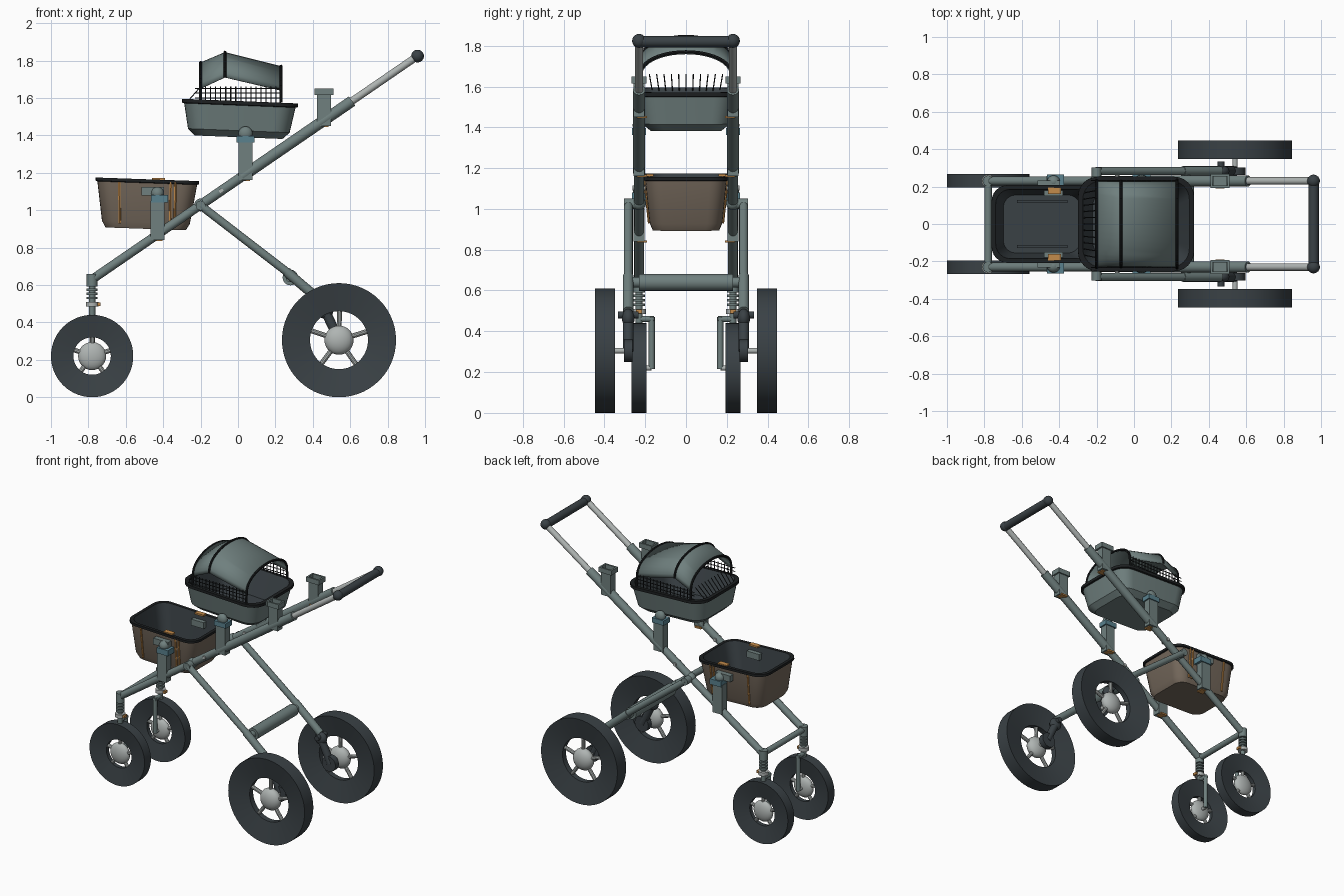
import bpy, bmesh, math
from mathutils import Vector, Matrix

if "Cube" in bpy.data.objects:
    bpy.data.objects.remove(bpy.data.objects["Cube"])


def material(name, rgb):
    m = bpy.data.materials.new(name)
    m.use_nodes = True
    m.diffuse_color = (*rgb, 1)
    m.node_tree.nodes["Principled BSDF"].inputs["Base Color"].default_value = (*rgb, 1)
    return m


FRAME = material("grey green", (.16, .215, .21))
DARK = material("dark slate", (.042, .053, .06))
BLACK = material("black trim", (.012, .014, .015))
LIGHT = material("light metal", (.43, .46, .45))
BROWN = material("brown fabric", (.18, .142, .108))
ORANGE = material("orange", (.55, .26, .07))
BLUE = material("muted blue", (.1, .22, .27))


def finish(name, bm, *mats):
    bmesh.ops.recalc_face_normals(bm, faces=bm.faces)
    me = bpy.data.meshes.new(name)
    bm.to_mesh(me)
    bm.free()
    for m in mats:
        me.materials.append(m)
    ob = bpy.data.objects.new(name, me)
    bpy.context.collection.objects.link(ob)
    bpy.context.view_layer.objects.active = ob
    bpy.ops.object.select_all(action="DESELECT")
    ob.select_set(True)
    bpy.ops.object.shade_smooth_by_angle(angle=math.radians(32))
    return ob


def add_rod(bm, a, b, r, sides=16):
    a, b = Vector(a), Vector(b)
    d = b - a
    place = Matrix.Translation((a + b) / 2) @ d.to_track_quat("Z", "Y").to_matrix().to_4x4()
    bmesh.ops.create_cone(bm, cap_ends=True, segments=sides, radius1=r, radius2=r,
                          depth=d.length, matrix=place)


def rods(name, segments, r, mat, sides=16):
    bm = bmesh.new()
    for a, b in segments:
        add_rod(bm, a, b, r, sides)
    return finish(name, bm, mat)


def rod(name, a, b, r, mat):
    return rods(name, [(a, b)], r, mat)


def ball(name, c, r, mat, squash=1):
    bm = bmesh.new()
    bmesh.ops.create_uvsphere(bm, u_segments=24, v_segments=14, radius=r,
                              matrix=Matrix.Translation(c) @ Matrix.Diagonal((1, squash, 1, 1)))
    return finish(name, bm, mat)


def box(name, c, size, mat):
    bm = bmesh.new()
    bmesh.ops.create_cube(bm, size=1, matrix=Matrix.Translation(c) @ Matrix.Diagonal((*size, 1)))
    return finish(name, bm, mat)


def skin(bm, rings, closed=True):
    """Bridge neighbouring rings of vertices with quads; return the bands."""
    bands = []
    for lo, hi in zip(rings, rings[1:]):
        n = len(lo)
        bands.append([bm.faces.new((lo[i], lo[(i + 1) % n], hi[(i + 1) % n], hi[i]))
                      for i in range(n if closed else n - 1)])
    return bands


def wheel(name, x, y, R, half, hole, hub):
    # Tyre with dished sides
    bm = bmesh.new()
    rings = []
    for i in range(56):
        a = math.tau * i / 56
        rings.append([bm.verts.new((x + r * math.cos(a), y + w, R + r * math.sin(a)))
                      for r, w in ((R, -half), (R, half), (hole, half * .4), (hole, -half * .4))])
    skin(bm, rings + rings[:1])
    finish(name + "_tyre", bm, DARK)
    # Spokes and hub
    spokes = []
    for i in range(5):
        a = math.tau * i / 5 + .3
        spokes.append(((x, y, R), (x + hole * 1.04 * math.cos(a), y, R + hole * 1.04 * math.sin(a))))
    rods(name + "_spokes", spokes, hub * .17, LIGHT, 10)
    ball(name + "_hub", (x, y, R), hub, LIGHT, min(1, half * .95 / hub))


def tub(name, centre_x, profile, tilt, mat):
    """Rounded-rectangle tub; profile rows are half length, half width, z."""
    bm = bmesh.new()
    pivot = Vector((centre_x, 0, profile[3][2]))
    turn = Matrix.Rotation(tilt, 3, "Y")
    rings = []
    for hx, hy, z in profile:
        rc = hy * .42
        ring = []
        for k, (sx, sy) in enumerate(((1, 1), (-1, 1), (-1, -1), (1, -1))):
            for j in range(7):
                a = math.pi / 2 * (k + j / 6)
                p = Vector((centre_x + sx * (hx - rc) + rc * math.cos(a),
                            sy * (hy - rc) + rc * math.sin(a), z))
                ring.append(bm.verts.new(pivot + turn @ (p - pivot)))
        rings.append(ring)
    bands = skin(bm, rings)
    bm.faces.new(rings[0])
    bands.append([bm.faces.new(rings[-1])])
    for i, band in enumerate(bands):
        for f in band:
            f.material_index = 0 if i < 2 else 1 if i < 5 else 2
    finish(name, bm, mat, BLACK, DARK)


def on_frame(x):
    return .63 + .686 * (x + .78)


# Lower basket and upper carry cot
tub("lower_basket", -.485, [(.215, .163, .9), (.235, .178, .935), (.267, .2, 1.145), (.277, .208, 1.148),
                            (.277, .208, 1.165), (.255, .185, 1.165), (.205, .155, .92)], .035, BROWN)
tub("carry_cot", .01, [(.235, .175, 1.39), (.272, .215, 1.425), (.298, .24, 1.56), (.31, .253, 1.563),
                       (.31, .253, 1.583), (.285, .23, 1.583), (.225, .17, 1.41)], .04, FRAME)

# Arched canopy with ribs
stations = [(-.2, 1.65, 1.79), (-.07, 1.71, 1.845), (.23, 1.64, 1.77)]


def arch(x, low, top, n=20):
    return [Vector((x, .23 * math.cos(math.pi * i / n), low + (top - low) * math.sin(math.pi * i / n) ** .85))
            for i in range(n + 1)]


bm = bmesh.new()
skin(bm, [[bm.verts.new(p) for p in arch(*s)] for s in stations], closed=False)
canopy = finish("canopy", bm, FRAME)
canopy.modifiers.new("thickness", "SOLIDIFY").thickness = .012
for i, s in enumerate(stations):
    pts = arch(*s)
    if i != 1:
        pts = [Vector((s[0], .235, 1.575))] + pts + [Vector((s[0], -.235, 1.575))]
    rods("canopy_rib", zip(pts, pts[1:]), .008, BLACK, 8)

# Netting beneath the canopy
net = []
for s in (-1, 1):
    net += [((-.23, s * .232, z), (.23, s * .232, z)) for z in (1.6, 1.625, 1.65)]
    net += [((-.2 + .43 * i / 16, s * .232, 1.575), (-.2 + .43 * i / 16, s * .232, 1.66)) for i in range(17)]
for i in range(11):
    y = -.18 + .036 * i
    net.append(((-.27, y * .92, 1.58), (-.2, y, 1.66)))
rods("netting", net, .003, BLACK, 5)

# Handle grip and cross bars
rod("handle_grip", (.96, -.225, 1.82), (.96, .225, 1.82), .028, DARK)
rod("front_crossbar", (-.78, -.23, .635), (-.78, .23, .635), .02, FRAME)
rod("rear_crossbar", (.28, -.23, .64), (.28, .23, .64), .042, FRAME)
rod("rear_crossbar_core", (.28, -.28, .64), (.28, .28, .64), .025, FRAME)

for s, side in ((-1, "right"), (1, "left")):
    y, leg_y = s * .23, s * .283

    def at(x, dy=0):
        return (x, y + dy, on_frame(x))

    # Sloping side rail in telescoping pieces
    rod(side + "_lower_rail", at(-.78), at(-.18), .024, FRAME)
    rod(side + "_middle_rail", at(-.2), at(.3), .026, FRAME)
    rod(side + "_upper_rail", at(.02), at(.61), .03, FRAME)
    rod(side + "_handle_tube", at(.6), at(.96), .02, LIGHT)
    ball(side + "_handle_cap", at(.96), .034, DARK)
    rod(side + "_rail_bolt", at(-.09, -.032), at(-.09, .032), .012, LIGHT)
    ball(side + "_rail_joint", at(-.2), .034, FRAME)
    rod(side + "_leg_pivot", (-.2, y, 1.025), (-.2, leg_y + s * .02, 1.025), .026, FRAME)

    # Rear leg and trailing arm
    rod(side + "_rear_leg", (-.2, leg_y, 1.025), (.3, leg_y, .64), .022, FRAME)
    rod(side + "_rear_leg_sleeve", (.26, leg_y, .67), (.46, leg_y, .5), .026, FRAME)
    ball(side + "_arm_knuckle", (.465, leg_y, .465), .045, DARK, .7)
    rod(side + "_trailing_arm", (.465, leg_y, .465), (.54, leg_y, .305), .026, DARK)
    rod(side + "_arm_disc", (.54, leg_y - .02, .305), (.54, leg_y + .02, .305), .055, DARK)
    rod(side + "_arm_bolt", (.465, leg_y - .05, .48), (.465, leg_y + .05, .48), .018, DARK)
    rod(side + "_rear_axle", (.54, leg_y, .305), (.54, s * .4, .305), .014, LIGHT)
    wheel(side + "_rear_wheel", .54, s * .397, .305, .05, .155, .078)

    # Front suspension and single sided fork
    rod(side + "_front_collar", (-.78, y, .6), (-.78, y, .66), .029, FRAME)
    rod(side + "_front_post", (-.78, y, .44), (-.78, y, .61), .017, FRAME)
    rods(side + "_spring", [((-.78, y, .525 + .022 * i), (-.78, y, .537 + .022 * i)) for i in range(4)],
         .029, FRAME)
    rod(side + "_spring_seat", (-.78, y, .485), (-.78, y, .51), .034, LIGHT)
    box(side + "_swivel_lock", (-.75, y, .497), (.03, .03, .018), ORANGE)
    rods(side + "_fork", [((-.78, y, .46), (-.78, s * .158, .46)),
                          ((-.78, s * .168, .47), (-.78, s * .168, .215))], .015, FRAME)
    rod(side + "_front_axle", (-.78, s * .168, .22), (-.78, y, .22), .012, LIGHT)
    wheel(side + "_front_wheel", -.78, y, .22, .036, .1, .075)

    # Mounting brackets, each with an orange release plate
    for x, top in ((-.43, 1.05), (.04, 1.37), (.46, 1.62)):
        low = on_frame(x) - .03
        box(side + "_bracket", (x, y, (low + top) / 2), (.075, .055, top - low), FRAME)
        box(side + "_release", (x, y - s * .015, low), (.05, .05, .012), ORANGE)
    for dx, dy, sx, sy in ((.045, 0, .012, .075), (-.045, 0, .012, .075), (0, .031, .1, .012), (0, -.031, .1, .012)):
        box(side + "_socket_rim", (.46 + dx, y + dy, 1.632), (sx, sy, .035), FRAME)
    box(side + "_basket_latch", (-.42, y, 1.06), (.09, .07, .04), BLUE)
    box(side + "_basket_clip", (-.455, s * .215, 1.1), (.12, .035, .045), FRAME)
    ball(side + "_basket_knob", (-.43, s * .225, 1.09), .035, FRAME)
    box(side + "_cot_latch", (.04, y, 1.38), (.095, .07, .035), BLUE)
    ball(side + "_cot_knob", (.04, s * .235, 1.41), .038, FRAME, .7)

    # Basket straps, inner clips and floor bars
    rods(side + "_basket_straps", [((x, s * .203, 1.15), (x * .98 - .01, s * .18, .93))
                                   for x in (-.635, -.36, -.335)], .007, ORANGE, 6)
    box(side + "_basket_tab", (-.425, s * .178, 1.165), (.07, .035, .012), ORANGE)
    box(side + "_inner_clip", (-.43, s * .165, 1.1), (.1, .03, .045), FRAME)
    box(side + "_floor_bar", (-.49, s * .12, .935), (.27, .015, .02), DARK)
